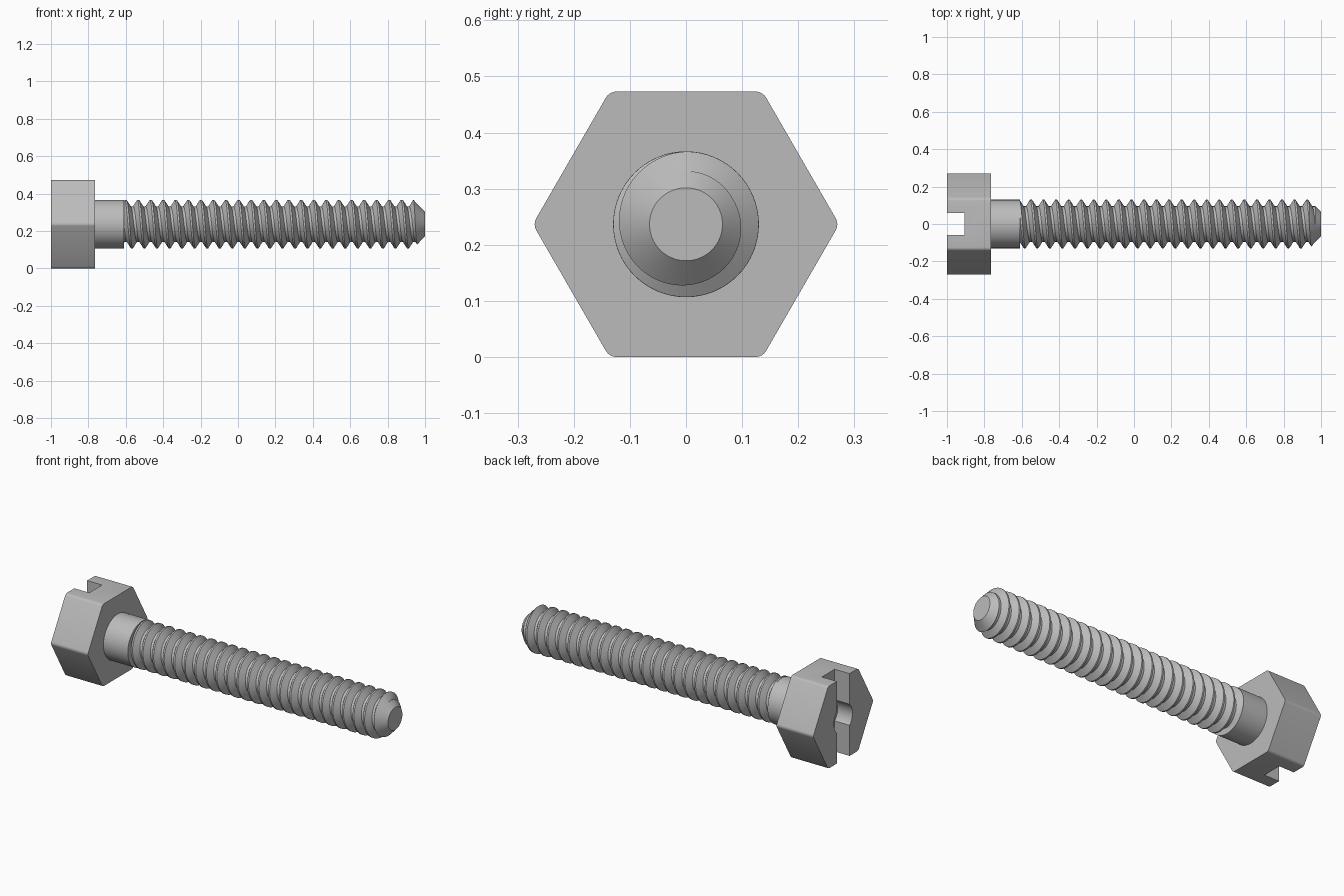
import bpy, bmesh, math
from mathutils import Matrix

if "Cube" in bpy.data.objects:
    bpy.data.objects.remove(bpy.data.objects["Cube"], do_unlink=True)

AXIS_Z = 0.2365          # height of the screw's axis
APOTHEM = 0.2365
RADIUS = 0.13
ROOT = 0.095
PITCH = 0.0671
SEGS = 64

steel = bpy.data.materials.new("steel_grey")
steel.use_nodes = True
steel.diffuse_color = (0.5, 0.5, 0.5, 1)
steel.node_tree.nodes["Principled BSDF"].inputs["Base Color"].default_value = (0.5, 0.5, 0.5, 1)


def make_object(name, bm):
    bmesh.ops.recalc_face_normals(bm, faces=bm.faces)
    mesh = bpy.data.meshes.new(name)
    bm.to_mesh(mesh)
    bm.free()
    mesh.materials.append(steel)
    obj = bpy.data.objects.new(name, mesh)
    obj.location.z = AXIS_Z
    bpy.context.collection.objects.link(obj)
    return obj


def add_rod(bm, x0, x1, r0, r1, sides):
    """Closed prism or cone along x, with one vertex on the y axis."""
    turn = Matrix.Rotation(math.pi / 2, 4, "Y")
    place = Matrix.Translation(((x0 + x1) / 2, 0, 0)) @ turn
    bmesh.ops.create_cone(bm, cap_ends=True, segments=sides, radius1=r0, radius2=r1,
                          depth=x1 - x0, matrix=place)


def cut(obj, cutter, operation):
    mod = obj.modifiers.new(operation.lower(), "BOOLEAN")
    mod.operation = operation
    mod.solver = "EXACT"
    mod.object = cutter
    bpy.context.view_layer.update()
    bpy.context.view_layer.objects.active = obj
    bpy.ops.object.modifier_apply(modifier=mod.name)
    bpy.data.objects.remove(cutter, do_unlink=True)


def smooth(obj, angle):
    bpy.ops.object.select_all(action="DESELECT")
    obj.select_set(True)
    bpy.context.view_layer.objects.active = obj
    bpy.ops.object.shade_smooth_by_angle(angle=math.radians(angle))


# Hexagonal head with softened long edges
bm = bmesh.new()
add_rod(bm, -1, -0.765, APOTHEM / math.cos(math.pi / 6), APOTHEM / math.cos(math.pi / 6), 6)
long_edges = [e for e in bm.edges if abs(e.verts[0].co.x - e.verts[1].co.x) > 0.1]
bmesh.ops.bevel(bm, geom=long_edges, offset=0.0115, segments=4, profile=0.5, affect="EDGES")
head = make_object("hex_head", bm)

# Driver slot, and the round recess in its middle
bm = bmesh.new()
bmesh.ops.create_cube(bm, size=1, matrix=Matrix.Translation((-1, 0, 0)) @ Matrix.Diagonal((0.19, 0.116, 1, 1)))
cut(head, make_object("slot_cutter", bm), "DIFFERENCE")
bm = bmesh.new()
add_rod(bm, -1.1, -0.9055, 0.084, 0.084, SEGS)
cut(head, make_object("recess_cutter", bm), "DIFFERENCE")
smooth(head, 25)

# Plain shank under the head
bm = bmesh.new()
add_rod(bm, -0.78, -0.61, RADIUS, RADIUS, SEGS)
shank = make_object("plain_shank", bm)
smooth(shank, 30)

# Threaded rod: a ridge profile swept along a right-hand helix
profile = [(-0.07, RADIUS - 0.0003), (0.07, RADIUS - 0.0003), (0.40, ROOT), (0.60, ROOT)]
start = -0.735
steps = SEGS * 29
bm = bmesh.new()
rails = []
for shift, r in profile:
    rail = []
    for k in range(steps):
        a = 2 * math.pi * k / SEGS + math.pi / 2
        x = start + PITCH * (k / SEGS + shift)
        rail.append(bm.verts.new((x, r * math.cos(a), r * math.sin(a))))
    rails.append(rail)
rails.append(rails[0][SEGS:])
for low, high in zip(rails, rails[1:]):
    for k in range(min(len(low), len(high)) - 1):
        bm.faces.new((low[k], low[k + 1], high[k + 1], high[k]))
bmesh.ops.holes_fill(bm, edges=[e for e in bm.edges if e.is_boundary], sides=0)
bmesh.ops.triangulate(bm, faces=[f for f in bm.faces if len(f.verts) > 4])
thread = make_object("threaded_rod", bm)

# Blank with a pointed end trims the thread to length and chamfers the tip
bm = bmesh.new()
add_rod(bm, -0.68, 1, RADIUS + 1.68, 0.065, 128)
cut(thread, make_object("tip_blank", bm), "INTERSECT")
smooth(thread, 28)
